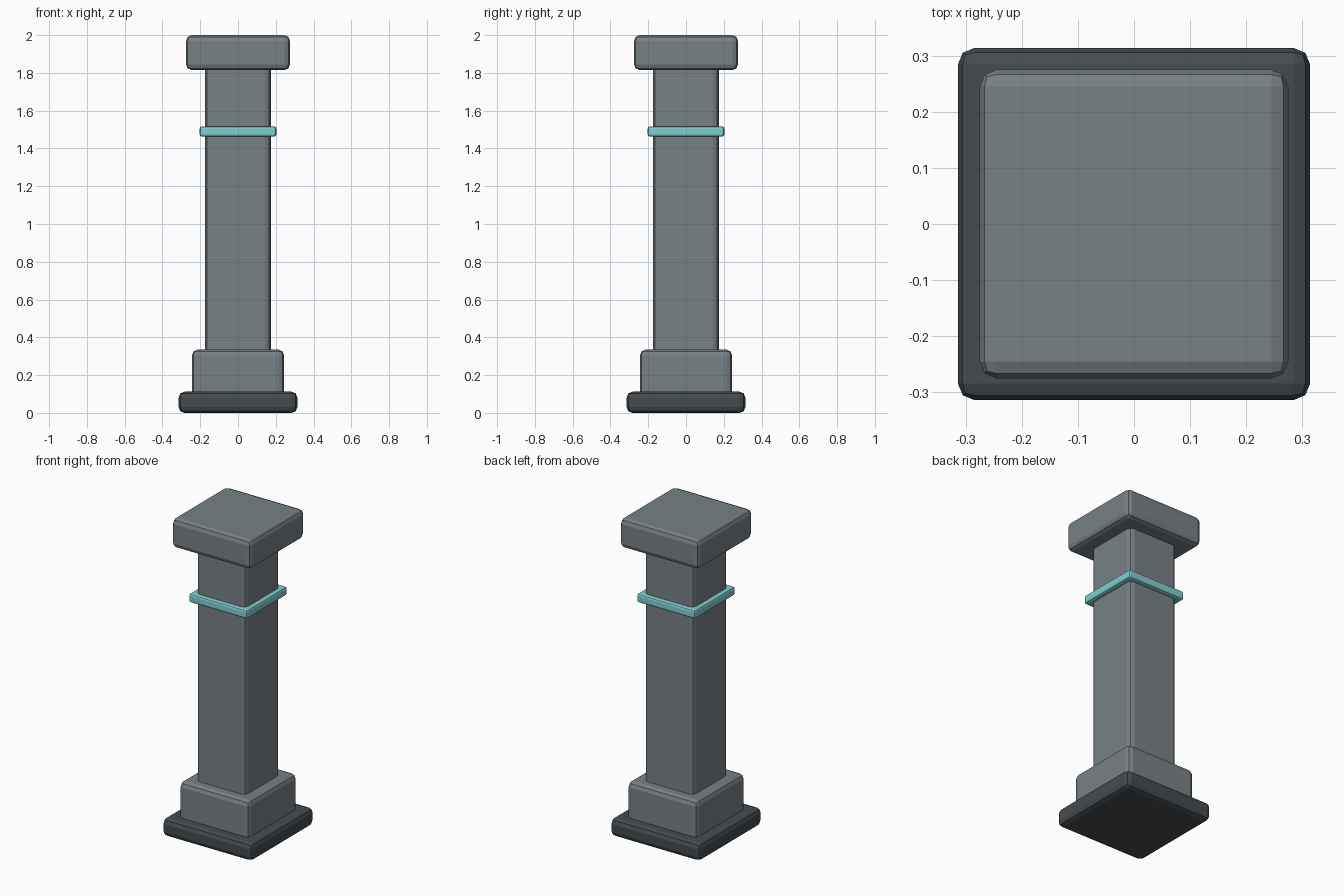
import bpy

if "Cube" in bpy.data.objects:
    bpy.data.objects.remove(bpy.data.objects["Cube"])


def srgb(r, g, b):
    """Convert 0-255 display values to a linear colour."""
    f = lambda c: c / 12.92 if c <= 0.04045 else ((c + 0.055) / 1.055) ** 2.4
    return tuple(f(c / 255) for c in (r, g, b)) + (1.0,)


def material(name, rgb):
    m = bpy.data.materials.new(name)
    m.diffuse_color = srgb(*rgb)
    m.use_nodes = True
    m.node_tree.nodes["Principled BSDF"].inputs["Base Color"].default_value = m.diffuse_color
    return m


def block(name, half, z0, z1, bevel, mat):
    """Square block with two-step rounded edges."""
    bpy.ops.mesh.primitive_cube_add(size=1, location=(0, 0, (z0 + z1) / 2))
    ob = bpy.context.object
    ob.name = name
    ob.scale = (2 * half, 2 * half, z1 - z0)
    bpy.ops.object.transform_apply(location=False, rotation=False, scale=True)
    mod = ob.modifiers.new("rounded_edges", 'BEVEL')
    mod.width = bevel
    mod.segments = 2
    ob.data.materials.append(mat)
    return ob


stone = material("grey stone", (120, 129, 134))
dark = material("dark stone", (68, 76, 80))
teal = material("pale teal", (128, 208, 206))

# Foot slab and plinth
block("base_slab", 0.314, 0.0, 0.112, 0.03, dark)
block("plinth", 0.244, 0.06, 0.335, 0.03, stone)

# Shaft with its glowing band
block("shaft", 0.174, 0.29, 1.86, 0.03, stone)
block("band", 0.203, 1.463, 1.517, 0.012, teal)

# Capital
block("capital", 0.275, 1.815, 2.0, 0.03, stone)
